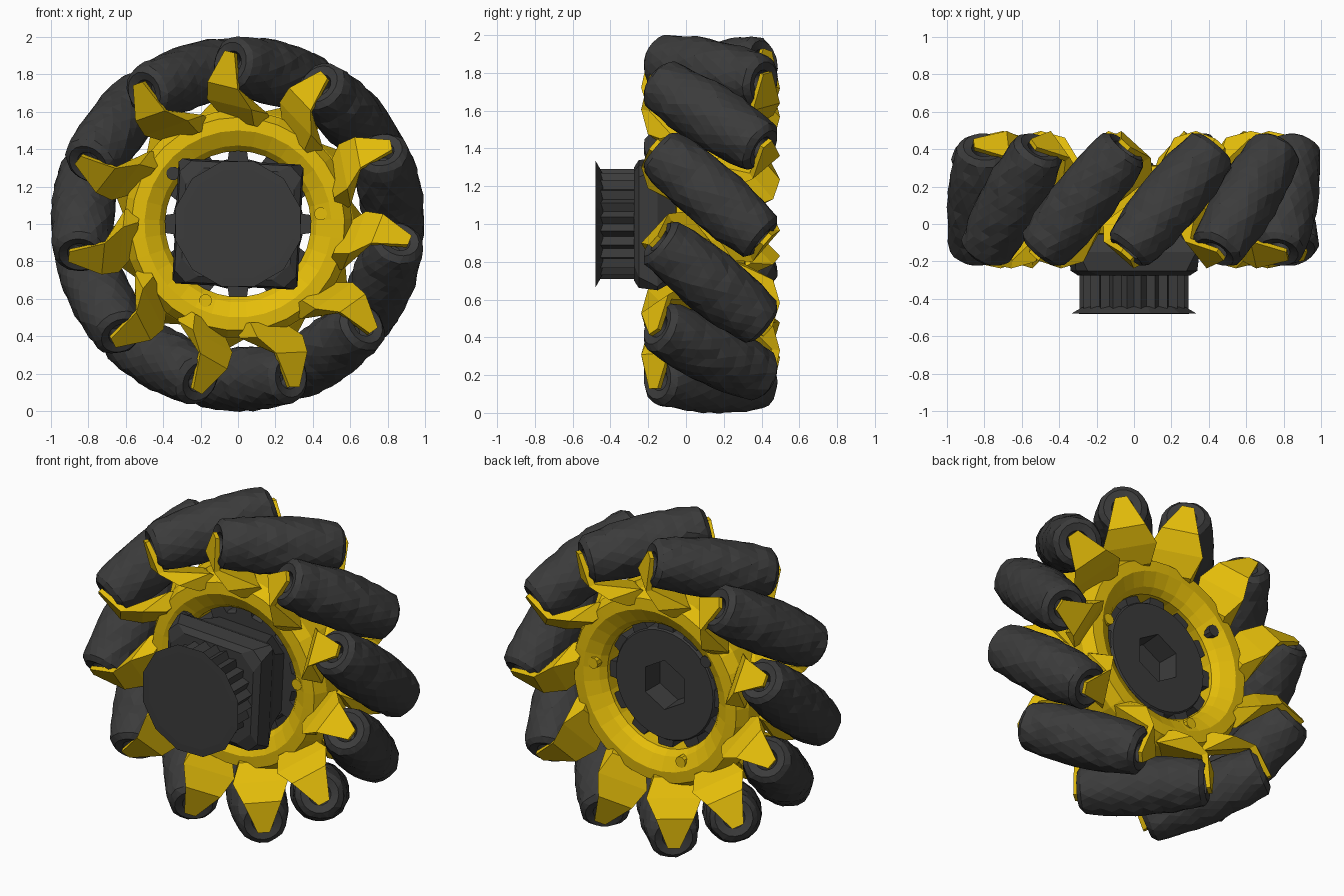
import bpy, bmesh, math, random
from mathutils import Vector

if "Cube" in bpy.data.objects:
    bpy.data.objects.remove(bpy.data.objects["Cube"])
random.seed(4)

def material(name, c):
    m = bpy.data.materials.new(name)
    m.diffuse_color = (*c, 1)
    m.use_nodes = True
    m.node_tree.nodes["Principled BSDF"].inputs["Base Color"].default_value = m.diffuse_color
    return m

DARK = material("dark_rubber", (0.044, 0.044, 0.044))
YELLOW = material("yellow_plastic", (0.78, 0.51, 0.003))
N, YC, R0, TILT = 11, 0.13, 0.83, math.radians(40.7)
CA, SA = math.cos(TILT), math.sin(TILT)

def polar(r, a, y):
    """Point around the wheel axle; a is clockwise from the top."""
    return Vector((r * math.sin(a), y, 1 + r * math.cos(a)))

def finish(name, bm, mat):
    bmesh.ops.recalc_face_normals(bm, faces=bm.faces)
    me = bpy.data.meshes.new(name)
    bm.to_mesh(me)
    bm.free()
    me.materials.append(mat)
    ob = bpy.data.objects.new(name, me)
    bpy.context.collection.objects.link(ob)
    return ob

def loft(bm, rings, caps=True, closed=False):
    vs = [[bm.verts.new(p) for p in r] for r in rings]
    pairs = list(zip(vs, vs[1:])) + ([(vs[-1], vs[0])] if closed else [])
    for a, b in pairs:
        for i in range(len(a)):
            j = (i + 1) % len(a)
            bm.faces.new((a[i], a[j], b[j], b[i]))
    if caps and not closed:
        bm.faces.new(vs[0])
        bm.faces.new(vs[-1][::-1])

def lathe(name, profile, sides, mat, closed=False, turn=0.0, hex_below=0.0):
    bm = bmesh.new()
    rings = []
    for r, y in profile:
        ring = []
        for i in range(sides):
            a = math.tau * i / sides + turn
            k = 1.0
            if r < hex_below:      # flatten small radii into a hexagon
                k = 0.9 / math.cos((a % (math.pi / 3)) - math.pi / 6)
            ring.append(polar(r * k, a, y))
        rings.append(ring)
    loft(bm, rings, closed=closed)
    return finish(name, bm, mat)

def frame(k):
    """Centre, axis, radial and cross direction of roller k."""
    a = math.radians(13.6) + math.tau * k / N
    rad = Vector((math.sin(a), 0, math.cos(a)))
    tan = Vector((math.cos(a), 0, -math.sin(a)))
    y = Vector((0, 1, 0))
    c = Vector((0, YC, 1))
    return c, tan * SA + y * CA, rad, tan * CA - y * SA

# Barrel rollers whose outlines together form the rolling circle
def roller(k):
    c, ax, rad, crs = frame(k)
    c = c + rad * R0
    prof = [(-0.27, 0.03), (-0.36, 0.065), (-0.372, 0.11)]
    for i in range(13):
        s = -0.345 + 0.69 * i / 12
        prof.append((s, 1.003 - math.hypot(R0, s * SA)))
    prof += [(0.372, 0.11), (0.36, 0.065), (0.27, 0.03)]
    bm = bmesh.new()
    rings = []
    for i, (s, r) in enumerate(prof):
        ring = []
        for j in range(18):
            a = math.tau * (j + 0.5 * (i % 2)) / 18
            body = 3 <= i <= 15
            rr = r + (random.uniform(-0.009, 0.003) if body else 0)
            ss = s + (random.uniform(-0.01, 0.01) if 3 < i < 15 else 0)
            ring.append(c + ax * ss + (rad * math.cos(a) + crs * math.sin(a)) * rr)
        rings.append(ring)
    loft(bm, rings)
    bmesh.ops.triangulate(bm, faces=bm.faces)
    finish(f"roller_{k + 1}", bm, DARK)

# Pointed arms that hold each roller at both ends
def bracket(k, side):
    c, ax, rad, crs = frame(k)
    ax, crs = ax * side, crs * side
    # radius, outer s, inner s, half width outside, half width inside
    steps = [(0.53, 0.19, 0.0, 0.11, 0.08), (0.61, 0.30, 0.10, 0.16, 0.11),
             (0.70, 0.39, 0.35, 0.11, 0.09), (0.885, 0.40, 0.375, 0.035, 0.035)]
    bm = bmesh.new()
    rings = []
    for r, so, si, wo, wi in steps:
        rings.append([c + rad * r + ax * s + crs * w
                      for s, w in ((so, -wo), (so, wo), (si, wi), (si, -wi))])
    loft(bm, rings)
    finish(f"{'back' if side > 0 else 'front'}_bracket_{k + 1}", bm, YELLOW)

for k in range(N):
    roller(k)
    bracket(k, -1)
    bracket(k, 1)

# Yellow rim ring, bulged on both faces
half = [(0.39, 0.10), (0.42, 0.14), (0.50, 0.185), (0.57, 0.18), (0.61, 0.11)]
lathe("rim_ring", [(r, YC - d) for r, d in half] + [(r, YC + d) for r, d in half[::-1]],
      33, YELLOW, closed=True)

# Small bolts and screw holes on both faces of the ring
def stud(name, deg, r, rad, y0, y1, mat):
    c = polar(r, math.radians(deg), 0)
    bm = bmesh.new()
    loft(bm, [[Vector((c.x + rad * math.cos(math.tau * i / 10), y,
                       c.z + rad * math.sin(math.tau * i / 10)))
               for i in range(10)] for y in (y0, y1)])
    finish(name, bm, mat)

for i, deg in enumerate((83, 203)):
    stud(f"bolt_{i + 1}", deg, 0.445, 0.035, -0.045, 0.305, YELLOW)
stud("screw_hole", -52, 0.44, 0.037, -0.042, 0.302, DARK)

# Motor cap, flared at the front
lathe("hub_cap", [(0.30, -0.48), (0.345, -0.478), (0.295, -0.45), (0.27, -0.44)],
      12, DARK, turn=math.radians(15))

# Ribbed hub barrel
bm = bmesh.new()
loft(bm, [[polar(0.293 if i % 2 else 0.26, math.tau * i / 48, y) for i in range(48)]
          for y in (-0.455, -0.25)])
finish("ribbed_barrel", bm, DARK)

# Squarish gearbox block, chamfered at its corners
def block_ring(h, y, cut):
    pts = [(h, h - cut), (h - cut, h), (cut - h, h), (-h, h - cut),
           (-h, cut - h), (cut - h, -h), (h - cut, -h), (h, cut - h)]
    t = math.radians(-3)
    return [Vector((x * math.cos(t) - z * math.sin(t), y,
                    1 + x * math.sin(t) + z * math.cos(t))) for x, z in pts]

bm = bmesh.new()
loft(bm, [block_ring(0.29, -0.275, 0.09), block_ring(0.325, -0.25, 0.06),
          block_ring(0.335, -0.15, 0.02), block_ring(0.29, -0.06, 0.06),
          block_ring(0.27, 0.07, 0.09)])
finish("gearbox_block", bm, DARK)

# Axle disc with a hexagonal socket at the back
lathe("axle_disc", [(0.34, 0.06), (0.35, 0.08), (0.35, 0.20), (0.34, 0.215),
                    (0.15, 0.215), (0.14, 0.08)], 36, DARK, hex_below=0.2)

# Teeth joining the axle disc to the ring
bm = bmesh.new()
for i in range(12):
    a = math.tau * i / 12
    loft(bm, [[polar(r, a + da / r, y) for da, y in
               ((-w, 0.06), (w, 0.06), (w, 0.205), (-w, 0.205))]
              for r, w in ((0.32, 0.06), (0.41, 0.045))])
finish("axle_teeth", bm, DARK)
